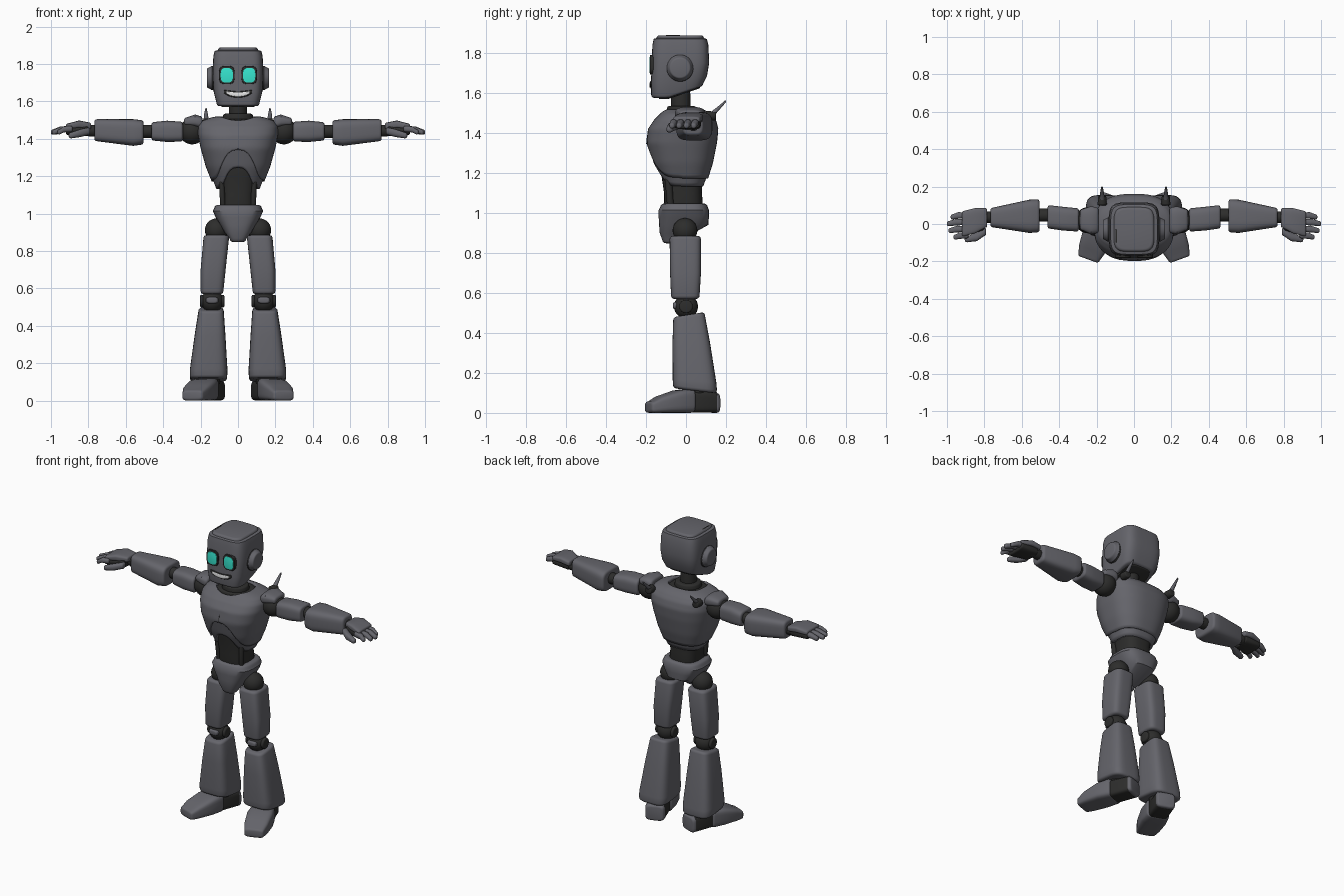
import bpy, bmesh, math
from mathutils import Vector

if "Cube" in bpy.data.objects:
    bpy.data.objects.remove(bpy.data.objects["Cube"])


def material(name, rgb):
    m = bpy.data.materials.new(name)
    m.diffuse_color = (*rgb, 1)
    m.use_nodes = True
    m.node_tree.nodes["Principled BSDF"].inputs["Base Color"].default_value = m.diffuse_color
    return m


BODY = material("grey shell", (0.13, 0.13, 0.148))
DARK = material("dark joints", (0.026, 0.026, 0.025))
TEAL = material("teal eyes", (0.04, 0.85, 0.67))
WHITE = material("white teeth", (1, 1, 1))


def finish(name, bm, mat, mirror=False):
    bmesh.ops.recalc_face_normals(bm, faces=bm.faces[:])
    me = bpy.data.meshes.new(name)
    bm.to_mesh(me)
    bm.free()
    me.materials.append(mat)
    ob = bpy.data.objects.new(name, me)
    bpy.context.collection.objects.link(ob)
    if mirror:
        ob.modifiers.new("mirror", 'MIRROR').use_mirror_merge = False
    return ob


def oval(a, p):
    """Unit superellipse point at angle a."""
    c, s = math.cos(a), math.sin(a)
    return (math.copysign(abs(c) ** (2 / p), c), math.copysign(abs(s) ** (2 / p), s))


def skin(bm, rings, caps=True):
    vs = [[bm.verts.new(co) for co in r] for r in rings]
    n = len(vs[0])
    for a, b in zip(vs, vs[1:]):
        for i in range(n):
            bm.faces.new((a[i], a[(i + 1) % n], b[(i + 1) % n], b[i]))
    if caps:
        bm.faces.new(vs[0])
        bm.faces.new(vs[-1])


def loft(name, axis, secs, mat, r=0.012, p=4, n=32, mirror=False, warp=None):
    """Rounded body through sections (t, u0, u1, v0, v1) along an axis."""
    steps = [math.pi / 2 * k / 3 for k in range(4)]
    full = []
    t, *e = secs[0]
    full += [(t + r * (1 - math.sin(a)), e, r * (1 - math.cos(a))) for a in reversed(steps)]
    full += [(s[0], s[1:], 0) for s in secs[1:-1]]
    t, *e = secs[-1]
    full += [(t - r * (1 - math.sin(a)), e, r * (1 - math.cos(a))) for a in steps]
    rings = []
    for t, (u0, u1, v0, v1), ins in full:
        ring = []
        for i in range(n):
            c, s = oval(2 * math.pi * (i + 0.5) / n, p)
            u = (u0 + u1) / 2 + c * ((u1 - u0) / 2 - ins)
            v = (v0 + v1) / 2 + s * ((v1 - v0) / 2 - ins)
            co = Vector({'x': (t, u, v), 'y': (u, t, v), 'z': (u, v, t)}[axis])
            ring.append(warp(co) if warp else co)
        rings.append(ring)
    bm = bmesh.new()
    skin(bm, rings)
    return finish(name, bm, mat, mirror)


def ball(name, co, rad, mat):
    bm = bmesh.new()
    bmesh.ops.create_uvsphere(bm, u_segments=24, v_segments=14, radius=rad)
    bmesh.ops.translate(bm, verts=bm.verts[:], vec=co)
    return finish(name, bm, mat, True)


# Chest: outer plate and inner rim, both with an arched front edge
PROFILE = [(1.13, .125, -.115, .095), (1.17, .14, -.135, .11), (1.25, .172, -.172, .135),
           (1.35, .2, -.198, .155), (1.42, .214, -.19, .162), (1.465, .214, -.16, .15),
           (1.495, .195, -.13, .125), (1.512, .15, -.115, .1), (1.52, .115, -.11, .075)]


def chest_at(z):
    for a, b in zip(PROFILE, PROFILE[1:]):
        if z <= b[0]:
            f = max(0, (z - a[0]) / (b[0] - a[0]))
            return [p + (q - p) * f for p, q in zip(a[1:], b[1:])]
    return PROFILE[-1][1:]


def chest(name, low, arch, width, shrink, mat):
    n, rows, rings = 64, 28, []
    for k in range(rows + 1):
        ring = []
        for i in range(n):
            c, s = oval(2 * math.pi * i / n, 2.6)
            front = s < 0
            bottom = low + (arch * math.exp(-abs(c / width) ** 2.6) if front else 0)
            top = 1.52 - shrink - (.022 * math.exp(-(c / .5) ** 2) if front else 0)
            z = bottom + (top - bottom) * (1 - (1 - k / rows) ** 1.5)
            hx, y0, y1 = chest_at(z)
            ring.append((c * (hx - shrink), (y0 + y1) / 2 + s * ((y1 - y0) / 2 - shrink), z))
        rings.append(ring)
    bm = bmesh.new()
    skin(bm, rings, False)
    ob = finish(name, bm, mat)
    mod = ob.modifiers.new("thickness", 'SOLIDIFY')
    mod.thickness, mod.offset = 0.02, -1


chest("chest_plate", 1.172, .17, .6, 0, BODY)
chest("chest_rim", 1.132, .115, .56, .01, BODY)
loft("chest_seam", 'z', [(1.345, -.002, .002, -.2, -.15), (1.385, -.002, .002, -.196, -.15),
                         (1.43, -.002, .002, -.185, -.15)], DARK, r=.001, n=8)

# Waist and pelvis
loft("waist", 'z', [(1.02, -.095, .095, -.11, .085), (1.1, -.09, .09, -.11, .08),
                    (1.2, -.105, .105, -.125, .085), (1.34, -.13, .13, -.14, .1)], DARK, p=2.8)
loft("waist_piston", 'z', [(1.03, .065, .095, -.095, -.06), (1.22, .075, .105, -.11, -.075)],
     DARK, r=.006, p=2, n=16, mirror=True)
loft("pelvis", 'z', [(.848, -.045, .045, -.12, -.03), (.9, -.072, .072, -.132, .04),
                     (.94, -.095, .095, -.135, .112), (.98, -.12, .12, -.137, .115),
                     (1.015, -.135, .135, -.137, .115), (1.047, -.128, .128, -.13, .11)],
     BODY, r=.02, p=3)

# Neck and collar
loft("neck", 'z', [(1.45, -.052, .052, -.075, .025), (1.66, -.045, .045, -.075, .02)], DARK, r=.004, p=2)
loft("collar_floor", 'z', [(1.44, -.13, .13, -.125, .085), (1.507, -.112, .112, -.112, .075)],
     DARK, r=.008, p=2.5)
loft("collar_ring", 'z', [(1.49, -.085, .085, -.1, .055), (1.534, -.08, .08, -.095, .05)],
     DARK, r=.01, p=2)


# Head with an underside that rises toward the back
def jaw(co):
    w = min(1, max(0, 1 - (co.z - 1.575) / .16))
    back = min(1, max(0, (co.y + .09) / .19))
    return co + Vector((0, 0, .065 * w * back))


loft("head", 'z', [(1.575, -.115, .115, -.174, .085), (1.65, -.13, .13, -.175, .105),
                   (1.75, -.136, .136, -.172, .116), (1.84, -.132, .132, -.168, .112),
                   (1.87, -.125, .125, -.162, .104), (1.888, -.108, .108, -.148, .09)],
     BODY, r=.014, p=4.6, n=48, warp=jaw)
loft("head_underside", 'z', [(1.569, -.09, .09, -.135, .07), (1.6, -.09, .09, -.135, .07)],
     DARK, r=.003, p=4, warp=jaw)
loft("crown_slot", 'y', [(-.1, -.1, -.09, 1.87, 1.889), (-.03, -.1, -.09, 1.87, 1.889)],
     DARK, r=.002, n=12)
loft("ear_base", 'x', [(.12, -.1, .04, 1.655, 1.795), (.152, -.09, .03, 1.665, 1.785)],
     DARK, r=.006, p=2, mirror=True)
loft("ear_cap", 'x', [(.13, -.095, .035, 1.66, 1.79), (.167, -.085, .025, 1.67, 1.78)],
     BODY, r=.01, p=2, mirror=True)

# Face
loft("eye_socket", 'y', [(-.181, .018, .102, 1.692, 1.79), (-.15, .018, .102, 1.692, 1.79)],
     DARK, r=.003, p=3.4, mirror=True)
loft("eye", 'y', [(-.183, .026, .093, 1.7, 1.78), (-.175, .026, .093, 1.7, 1.78)],
     TEAL, r=.001, p=3, mirror=True)


def smile(name, half, h, y, mat):
    secs = []
    for k in range(-4, 5):
        x = half * k / 4
        z, hh = 1.637 + 2.6 * x * x, h * (1 - .5 * (k / 4) ** 4)
        secs.append((x, y, -.155, z - hh, z + hh))
    loft(name, 'x', secs, mat, r=.002, n=16, p=6)


smile("mouth", .075, .017, -.179, DARK)
smile("teeth", .063, .0115, -.182, WHITE)

# Shoulders and back spikes
ball("shoulder_joint", (.245, .02, 1.44), .07, DARK)
loft("shoulder_pad", 'x', [(.19, -.05, .09, 1.455, 1.522), (.23, -.055, .095, 1.462, 1.53),
                           (.288, -.035, .08, 1.468, 1.515)], BODY, r=.014, p=3, mirror=True)
loft("spike_socket", 'y', [(.1, .145, .195, 1.46, 1.51), (.15, .148, .192, 1.463, 1.507)],
     DARK, r=.006, p=2, n=20, mirror=True)
loft("back_spike", 'y', [(.125, .155, .185, 1.47, 1.508), (.165, .16, .182, 1.513, 1.537),
                         (.2, .166, .176, 1.55, 1.564)], BODY, r=.003, p=2, n=12, mirror=True)

# Arms
loft("upper_arm", 'x', [(.295, -.04, .085, 1.385, 1.492), (.38, -.035, .092, 1.383, 1.497),
                        (.462, -.025, .1, 1.39, 1.49)], BODY, p=3.5, mirror=True)
loft("elbow", 'x', [(.44, .012, .082, 1.405, 1.475), (.54, .012, .082, 1.405, 1.475)],
     DARK, p=2, n=20, mirror=True)
loft("forearm", 'x', [(.505, -.045, .132, 1.368, 1.5), (.56, -.048, .13, 1.362, 1.505),
                      (.768, -.018, .088, 1.387, 1.505)], BODY, r=.014, p=3.8, mirror=True)
loft("wrist", 'x', [(.75, .005, .068, 1.41, 1.475), (.83, .005, .068, 1.415, 1.475)],
     DARK, r=.006, p=2, n=20, mirror=True)

# Hands, palm down
loft("palm", 'x', [(.8, -.035, .075, 1.415, 1.475), (.92, -.067, .07, 1.42, 1.465)],
     DARK, r=.01, p=3, mirror=True)
loft("hand_plate", 'x', [(.785, -.02, .085, 1.45, 1.487), (.85, -.05, .085, 1.455, 1.498),
                         (.92, -.065, .07, 1.45, 1.482)], BODY, r=.01, p=4, mirror=True)
for y, tip in ((-.062, .965), (-.027, .992), (.01, 1.0), (.046, .98)):
    loft("finger", 'x', [(.885, y - .015, y + .015, 1.437, 1.47),
                         ((tip + .9) / 2, y - .018, y + .018, 1.434, 1.466),
                         (tip, y - .022, y + .006, 1.422, 1.45)], BODY, r=.01, p=2.4, n=16, mirror=True)
loft("thumb", 'x', [(.79, -.065, -.02, 1.42, 1.46), (.84, -.092, -.045, 1.41, 1.452),
                    (.905, -.098, -.066, 1.402, 1.434)], BODY, r=.012, p=2.5, n=18, mirror=True)

# Legs
ball("hip_joint", (.115, -.005, .912), .062, DARK)
loft("thigh", 'z', [(.57, .078, .2, -.075, .068), (.7, .066, .2, -.08, .075),
                    (.885, .048, .185, -.082, .075)], BODY, r=.016, p=4, mirror=True)
ball("knee_joint", (.138, 0, .532), .06, DARK)
loft("knee_cap", 'x', [(.073, -.034, .034, .498, .566), (.203, -.034, .034, .498, .566)],
     DARK, r=.008, p=2, n=20, mirror=True)
loft("knee_guard", 'y', [(-.066, .108, .168, .52, .553), (-.03, .1, .176, .512, .558)],
     BODY, r=.008, p=3, n=20, mirror=True)


def shin_cut(co):
    # the upper rim tilts down at the front, the lower rim tilts up
    f = (co.z - .11) / .39
    return co + Vector((0, 0, (co.y - .05) * (.16 * f - .12 * (1 - f))))


loft("shin", 'z', [(.11, .058, .258, -.065, .155), (.16, .056, .258, -.067, .152),
                   (.35, .067, .232, -.068, .12), (.497, .076, .212, -.064, .095)],
     BODY, r=.016, p=4, mirror=True, warp=shin_cut)
ball("ankle_joint", (.155, .045, .11), .06, DARK)


# Feet, turned outward around the ankle
def splay(co):
    a = math.radians(20)
    c, s = math.cos(a), math.sin(a)
    return Vector((.158 + co.x * c - co.y * s, .05 + co.x * s + co.y * c, co.z))


loft("toe_box", 'y', [(-.255, -.06, .06, 0, .058), (-.2, -.072, .072, 0, .082),
                      (-.11, -.08, .08, 0, .112), (-.025, -.072, .072, 0, .122)],
     BODY, r=.014, p=4.5, mirror=True, warp=splay)
loft("instep", 'y', [(-.04, -.06, .06, .002, .11), (.094, -.06, .06, .002, .105)],
     DARK, r=.006, p=5, mirror=True, warp=splay)
loft("heel", 'y', [(.082, -.06, .06, 0, .108), (.112, -.058, .058, 0, .1)],
     BODY, r=.012, p=4.5, mirror=True, warp=splay)

# Smooth shading with crisp edges
for ob in bpy.context.scene.objects:
    ob.select_set(True)
    bpy.context.view_layer.objects.active = ob
bpy.ops.object.shade_smooth_by_angle(angle=math.radians(40))
